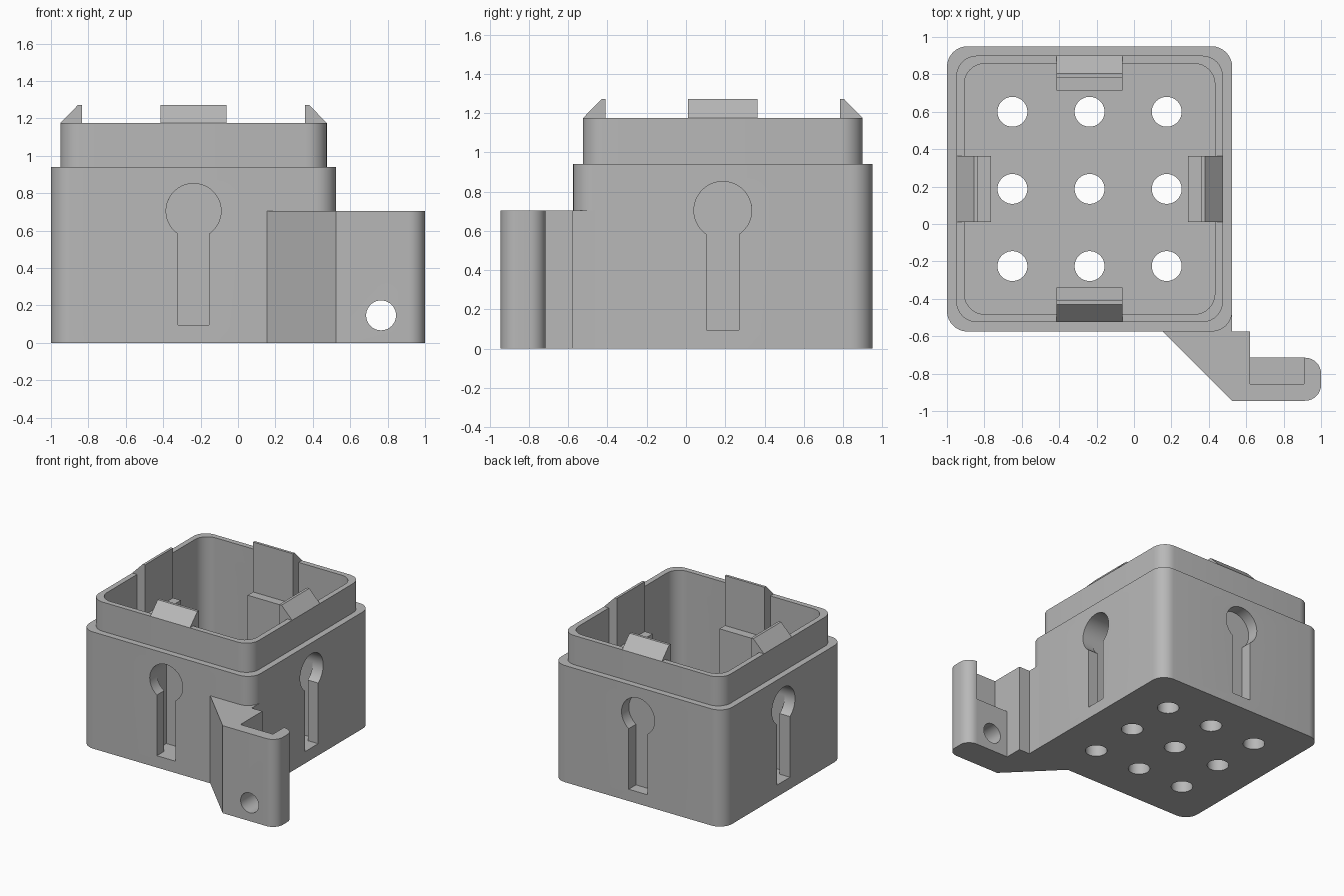
import bpy, bmesh
from math import sin, cos, pi, acos
from mathutils import Matrix, Vector

cube = bpy.data.objects.get("Cube")
if cube:
    bpy.data.objects.remove(cube, do_unlink=True)

grey = bpy.data.materials.new("light_grey_plastic")
grey.use_nodes = True
COLOUR = (0.48, 0.48, 0.48, 1)
grey.diffuse_color = COLOUR
grey.node_tree.nodes["Principled BSDF"].inputs["Base Color"].default_value = COLOUR

CENTRE = Vector((-0.2375, 0.1875, 0))
FLOOR = 0.095
UP = Vector((0, 0, 1))


def finish(bm, name):
    bmesh.ops.recalc_face_normals(bm, faces=bm.faces)
    mesh = bpy.data.meshes.new(name)
    bm.to_mesh(mesh)
    bm.free()
    mesh.materials.append(grey)
    obj = bpy.data.objects.new(name, mesh)
    bpy.context.collection.objects.link(obj)
    return obj


def arc(cx, cy, r, a0, a1, n):
    return [(cx + r * cos(a0 + (a1 - a0) * i / n), cy + r * sin(a0 + (a1 - a0) * i / n))
            for i in range(n + 1)]


def circle(cx, cy, r):
    return arc(cx, cy, r, 0, 2 * pi, 40)[:-1]


def prism(name, points, lo, hi, matrix=None):
    """Extrude a 2D outline from lo to hi along local z."""
    bm = bmesh.new()
    face = bm.faces.new([bm.verts.new((x, y, lo)) for x, y in points])
    new = bmesh.ops.extrude_face_region(bm, geom=[face])["geom"]
    top = [v for v in new if isinstance(v, bmesh.types.BMVert)]
    bmesh.ops.translate(bm, verts=top, vec=(0, 0, hi - lo))
    if matrix:
        bm.transform(matrix)
    return finish(bm, name)


def frame(x, y, z, origin):
    m = Matrix((x, y, z)).transposed().to_4x4()
    m.translation = origin
    return m


def cut(obj, cutters):
    bpy.context.view_layer.objects.active = obj
    for c in cutters:
        mod = obj.modifiers.new("cut", "BOOLEAN")
        mod.operation, mod.solver, mod.object = "DIFFERENCE", "EXACT", c
        bpy.ops.object.modifier_apply(modifier=mod.name)


def discard(cutters):
    for c in cutters:
        bpy.data.objects.remove(c, do_unlink=True)


def smooth(obj):
    bpy.ops.object.select_all(action="DESELECT")
    obj.select_set(True)
    bpy.context.view_layer.objects.active = obj
    bpy.ops.object.shade_smooth_by_angle(angle=0.5)


def rounded_square(half, r):
    c = half - r
    pts = []
    for k, (sx, sy) in enumerate([(1, 1), (-1, 1), (-1, -1), (1, -1)]):
        pts += arc(sx * c, sy * c, r, k * pi / 2, (k + 1) * pi / 2, 8)
    return pts


# Box shell: outer wall, stepped lip, then down the inside to the floor
LEVELS = [(0.7625, 0.0), (0.7625, 0.94), (0.7125, 0.94), (0.7125, 1.175),
          (0.67, 1.175), (0.67, FLOOR)]
bm = bmesh.new()
rings = [[bm.verts.new((x + CENTRE.x, y + CENTRE.y, z)) for x, y in rounded_square(h, 0.11)]
         for h, z in LEVELS]
for a, b in zip(rings, rings[1:]):
    for i in range(len(a)):
        j = (i + 1) % len(a)
        bm.faces.new((a[i], a[j], b[j], b[i]))
bm.faces.new(rings[0])
bm.faces.new(rings[-1])
shell = finish(bm, "box_shell")

# Drain holes in the floor
PITCH = 0.4125
cutters = [prism("drain_cutter", circle(CENTRE.x + i * PITCH, CENTRE.y + j * PITCH, 0.08), -0.1, 0.2)
           for i in (-1, 0, 1) for j in (-1, 0, 1)]

# Keyhole outlines: the wall opening and the wider chamber behind it
R, SLOT, KEY_Z = 0.147, 0.083, 0.705
a = acos(SLOT / R)
keyhole = [(SLOT, FLOOR)] + arc(0, KEY_Z, R, -a, pi + a, 36) + [(-SLOT, FLOOR)]
chamber = [(R, FLOOR)] + arc(0, KEY_Z, R, 0, pi, 30) + [(-R, FLOOR)]

# Keyhole housing with the snap clip rising from it
clip = [(0.5275, 0.05), (0.67, 0.05), (0.67, 1.175), (0.7125, 1.175),
        (0.618, 1.272), (0.597, 1.272), (0.597, 0.87), (0.5275, 0.87)]

for k, side in enumerate(("left", "back", "right", "front")):
    n = Vector((cos(k * pi / 2), sin(k * pi / 2), 0))
    t = UP.cross(n)
    face_frame = frame(t, UP, n, CENTRE)
    cutters.append(prism("keyhole_cutter", keyhole, 0.6, 0.8, face_frame))
    housing = prism(side + "_clip_and_housing", clip, -0.177, 0.177, frame(n, UP, -t, CENTRE))
    hollow = prism("chamber_cutter", chamber, 0.55, 0.7, face_frame)
    cut(housing, [hollow])
    discard([hollow])
    smooth(housing)

cut(shell, cutters)
discard(cutters)
smooth(shell)

# Corner bracket: sloped arm with a rounded, hooked end
ER = 0.085
arm_outline = ([(0.15, -0.57), (0.525, -0.945)]
               + arc(1 - ER, -0.945 + ER, ER, -pi / 2, 0, 8)
               + arc(1 - ER, -0.715 - ER, ER, 0, pi / 2, 8)
               + [(0.91, -0.715), (0.91, -0.855), (0.62, -0.855), (0.62, -0.575),
                  (0.525, -0.575), (0.525, -0.465), (0.51, -0.47), (0.4, -0.56)])
arm = prism("bracket_arm", arm_outline, 0, 0.705)

# Low block filling the foot of the hook
block = prism("bracket_block", [(0.62, -0.855), (0.91, -0.855), (0.91, -0.715), (0.62, -0.715)],
              0, 0.385)

# Screw hole through the bracket
bore = prism("bore_cutter", circle(0.765, 0.147, 0.08), 0.6, 1.1,
             frame(Vector((1, 0, 0)), UP, Vector((0, -1, 0)), Vector((0, 0, 0))))
for part in (arm, block):
    cut(part, [bore])
    smooth(part)
discard([bore])
